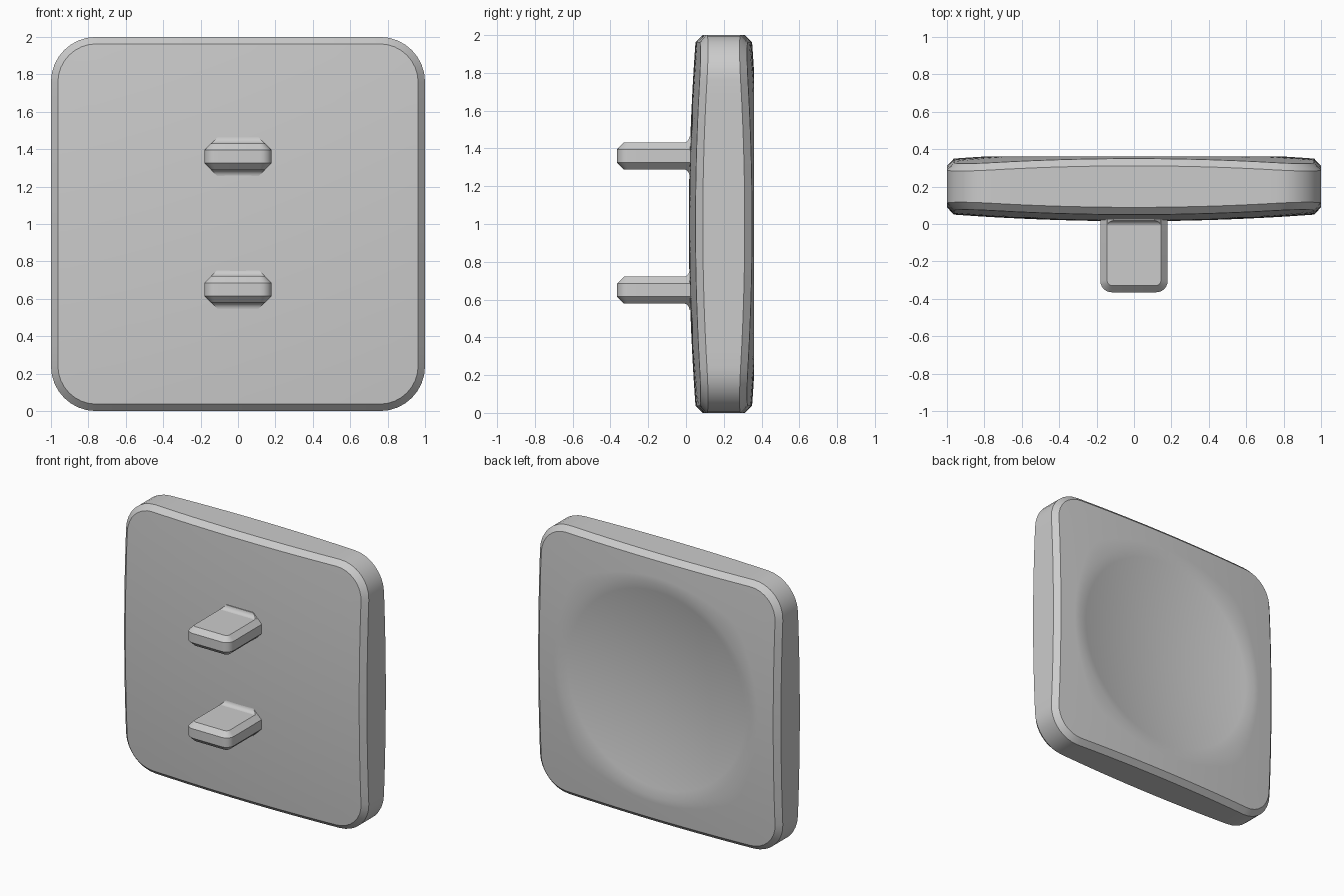
import bpy, bmesh, math

cube = bpy.data.objects.get("Cube")
if cube:
    bpy.data.objects.remove(cube, do_unlink=True)

grey = bpy.data.materials.new("plain grey")
grey.use_nodes = True
grey.diffuse_color = (0.6, 0.6, 0.6, 1)
grey.node_tree.nodes["Principled BSDF"].inputs["Base Color"].default_value = (0.6, 0.6, 0.6, 1)


def finish(bm, name, angle=25):
    bmesh.ops.recalc_face_normals(bm, faces=bm.faces)
    mesh = bpy.data.meshes.new(name)
    bm.to_mesh(mesh)
    bm.free()
    mesh.materials.append(grey)
    obj = bpy.data.objects.new(name, mesh)
    bpy.context.collection.objects.link(obj)
    bpy.ops.object.select_all(action='DESELECT')
    obj.select_set(True)
    bpy.context.view_layer.objects.active = obj
    bpy.ops.object.shade_smooth_by_angle(angle=math.radians(angle))
    return obj


def loft(bm, rings):
    """Skin closed rings of equal length and cap both ends."""
    loops = [[bm.verts.new(p) for p in ring] for ring in rings]
    for a, b in zip(loops, loops[1:]):
        for i in range(len(a)):
            j = (i + 1) % len(a)
            bm.faces.new((a[i], a[j], b[j], b[i]))
    bm.faces.new(loops[0])
    bm.faces.new(loops[-1])


def rounded_square(half, radius, arc=8, side=14):
    """Outline with finely divided sides, so they can follow the dome."""
    pts = []
    c = half - radius
    for q in range(4):
        turn = q * math.pi / 2
        local = [(half, -c + 2 * c * k / side) for k in range(side)]
        local += [(c + radius * math.cos(a), c + radius * math.sin(a))
                  for a in (k / arc * math.pi / 2 for k in range(arc))]
        pts += [(x * math.cos(turn) - y * math.sin(turn),
                 x * math.sin(turn) + y * math.cos(turn)) for x, y in local]
    return pts


# Cap body: domed front and back, chamfered rim, round dish in the back
DOME, CHAMFER, DISH_R, DISH_DEPTH = 0.038, 0.037, 0.8, 0.085
outer = rounded_square(1.0, 0.24)
inner = rounded_square(1.0 - CHAMFER, 0.205)
circle = [(DISH_R * x / math.hypot(x, y), DISH_R * y / math.hypot(x, y)) for x, y in inner]


def front_y(x, z):
    return 0.015 + DOME * (x * x + z * z)


def back_y(x, z):
    r2 = x * x + z * z
    rim = 0.385 - DOME * DISH_R ** 2
    if r2 <= DISH_R ** 2 + 1e-6:
        return rim - DISH_DEPTH * (1 - r2 / DISH_R ** 2)
    return 0.385 - DOME * r2


def place(pts, surface, offset=0.0):
    return [(x, surface(x, z) + offset, z + 1) for x, z in pts]


def blend(t):
    return [(a[0] + (b[0] - a[0]) * t, a[1] + (b[1] - a[1]) * t)
            for a, b in zip(inner, circle)]


def scaled(pts, s):
    return [(x * s, z * s) for x, z in pts]


shrink = [k / 12 for k in range(11, 0, -1)] + [0.02]
plan = [inner] + [blend(t) for t in (0.25, 0.5, 0.75, 1)] + [scaled(circle, s) for s in shrink]
rings = [place(p, front_y) for p in reversed(plan)]
rings.append(place(outer, front_y, 0.036))
rings.append(place(outer, lambda x, z: 0.385 - DOME * (x * x + z * z), -0.036))
rings += [place(p, back_y) for p in plan]
bm = bmesh.new()
loft(bm, rings)
finish(bm, "cap_body")


# Stems: chamfered prongs with rounded front corners
def stem_outline(inset):
    w, tip, r = 0.18 - inset, -0.365 + inset, 0.06 - inset * 0.9
    arc = [k / 6 * math.pi / 2 for k in range(7)]
    right = [(w - r + r * math.sin(a), tip + r - r * math.cos(a)) for a in arc]
    left = [(-x, y) for x, y in reversed(right)]
    return left + right + [(w, 0.05), (-w, 0.05)]


def stem(name, z):
    bm = bmesh.new()
    layers = [(-0.071, 0.036), (-0.035, 0), (0.035, 0), (0.071, 0.036)]
    loft(bm, [[(x, y, z + dz) for x, y in stem_outline(i)] for dz, i in layers])
    finish(bm, name)


# Concave fillets where a stem meets the cap, above and below
def fillet(name, z, sign):
    bm = bmesh.new()
    r, rows = 0.034, []
    for k in range(7):
        a = k / 6 * math.pi / 2
        rise = r * (1 - math.cos(a))
        y = 0.018 - r + r * math.sin(a)
        half = 0.144 - rise
        rows.append([(-half, y, z + sign * (0.07 + rise)), (half, y, z + sign * (0.07 + rise)),
                     (half, 0.04, z + sign * (0.07 + rise)), (-half, 0.04, z + sign * (0.07 + rise))])
    loft(bm, rows)
    finish(bm, name)


for label, z in (("upper", 1.36), ("lower", 0.65)):
    stem(label + "_stem", z)
    fillet(label + "_stem_top_fillet", z, 1)
    fillet(label + "_stem_bottom_fillet", z, -1)
